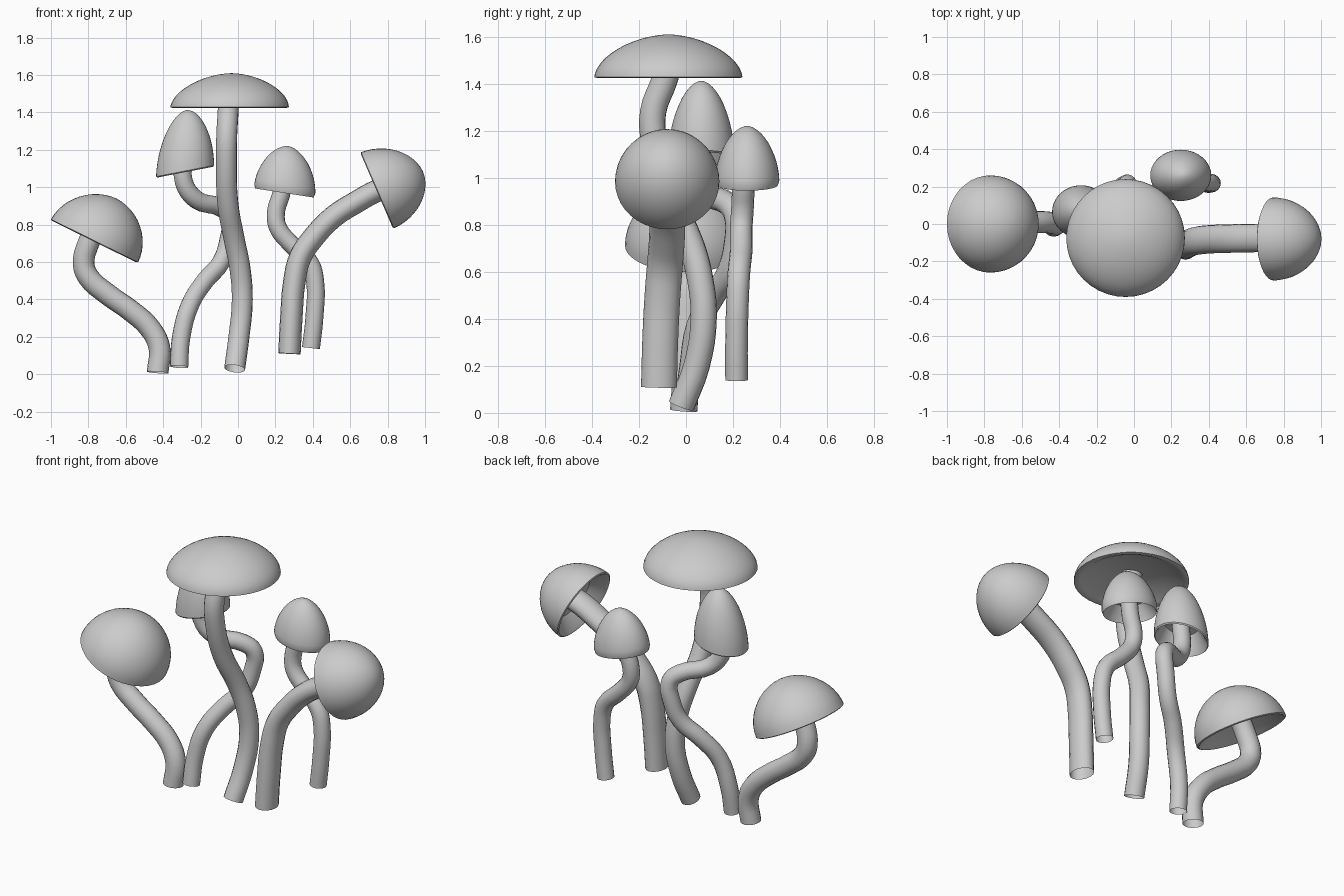
import bpy, bmesh, math
from mathutils import Vector

if "Cube" in bpy.data.objects:
    bpy.data.objects.remove(bpy.data.objects["Cube"])


def smooth(ob, angle):
    bpy.ops.object.select_all(action='DESELECT')
    ob.select_set(True)
    bpy.context.view_layer.objects.active = ob
    bpy.ops.object.shade_smooth_by_angle(angle=math.radians(angle))


def stem(name, points, radius, widen_y=1.0):
    """Open round tube swept along a smooth path; widen_y makes it oval."""
    cu = bpy.data.curves.new(name, 'CURVE')
    cu.dimensions = '3D'
    cu.bevel_depth = radius
    cu.bevel_resolution = 6
    cu.resolution_u = 4
    sp = cu.splines.new('BEZIER')
    sp.bezier_points.add(len(points) - 1)
    for bp, (x, y, z) in zip(sp.bezier_points, points):
        bp.co = (x, y / widen_y, z)
        bp.handle_left_type = bp.handle_right_type = 'AUTO'
    ob = bpy.data.objects.new(name, cu)
    bpy.context.collection.objects.link(ob)
    ob.scale.y = widen_y
    bpy.ops.object.select_all(action='DESELECT')
    ob.select_set(True)
    bpy.context.view_layer.objects.active = ob
    bpy.ops.object.convert(target='MESH')
    smooth(bpy.context.object, 60)


def cap(name, centre, u, v, w, p=1.8, curl=0.02, segs=40):
    """Hollow dome: rim axes u and v, apex vector w, dome exponent p."""
    c, u, v, w = map(Vector, (centre, u, v, w))
    prof = []
    for i in range(1, 13):
        a = math.pi / 2 * i / 12
        prof.append((math.sin(a) ** (2 / p), max(math.cos(a), 0) ** (2 / p)))
    # rim lip and recessed underside
    prof += [(0.96, -curl), (0.88, 0.03), (0.62, 0.28)]
    bm = bmesh.new()
    rings = []
    for r, h in prof:
        rings.append([bm.verts.new(c + w * h
                      + u * r * math.cos(2 * math.pi * k / segs)
                      + v * r * math.sin(2 * math.pi * k / segs))
                      for k in range(segs)])
    top, under = bm.verts.new(c + w), bm.verts.new(c + w * 0.32)
    for k in range(segs):
        n = (k + 1) % segs
        bm.faces.new((top, rings[0][k], rings[0][n]))
        bm.faces.new((under, rings[-1][n], rings[-1][k]))
        for a, b in zip(rings, rings[1:]):
            bm.faces.new((a[k], b[k], b[n], a[n]))
    bmesh.ops.recalc_face_normals(bm, faces=bm.faces)
    me = bpy.data.meshes.new(name)
    bm.to_mesh(me)
    bm.free()
    ob = bpy.data.objects.new(name, me)
    bpy.context.collection.objects.link(ob)
    smooth(ob, 40)


# Left leaning mushroom
stem("left_stem", [(-.43, -.01, .01), (-.42, 0, .14), (-.47, .01, .245), (-.58, .01, .345),
                   (-.70, .01, .43), (-.80, .01, .52), (-.825, .01, .59), (-.80, 0, .70),
                   (-.755, 0, .79)], .058)
cap("left_cap", (-.767, 0, .714), (.233, 0, -.115), (0, .26, 0), (.118, 0, .225), 1.9)

# Tall-capped mushroom winding behind the centre
stem("back_stem", [(-.315, 0, .04), (-.305, .02, .19), (-.257, .05, .37), (-.176, .12, .50),
                   (-.09, .18, .60), (-.05, .21, .72), (-.04, .21, .84), (-.085, .18, .888),
                   (-.225, .09, .935), (-.29, .06, 1.03), (-.285, .06, 1.18)], .049)
cap("back_cap", (-.283, .065, 1.087), (.155, 0, .03), (0, .142, 0), (.005, 0, .325), 1.8)

# Central mushroom with broad flat cap
stem("centre_stem", [(-.018, -.02, .03), (.005, .045, .2), (.023, .075, .4), (.01, .06, .57),
                     (-.02, .02, .72), (-.055, -.07, .92), (-.062, -.135, 1.15),
                     (-.06, -.14, 1.28), (-.052, -.09, 1.42), (-.05, -.075, 1.48)], .056)
cap("centre_cap", (-.045, -.075, 1.428), (.317, 0, 0), (0, .315, 0), (.01, 0, .182), 1.75)

# Small mushroom at the back right
stem("small_stem", [(.39, .215, .14), (.408, .215, .3), (.412, .22, .5), (.385, .225, .595),
                    (.285, .235, .695), (.213, .235, .786), (.203, .24, .866),
                    (.23, .245, .96), (.25, .255, 1.05)], .048)
cap("small_cap", (.25, .26, .99), (.163, 0, -.025), (0, .137, 0), (.02, 0, .23), 1.75, .09)

# Right mushroom facing sideways
stem("right_stem", [(.275, -.115, .11), (.285, -.11, .3), (.302, -.1, .5), (.333, -.09, .626),
                    (.40, -.082, .727), (.508, -.078, .84), (.64, -.075, .925),
                    (.74, -.075, .98), (.82, -.075, 1.01)], .06, 1.27)
cap("right_cap", (.746, -.08, .984), (.088, 0, -.203), (0, .222, 0), (.243, 0, .10), 1.9)
